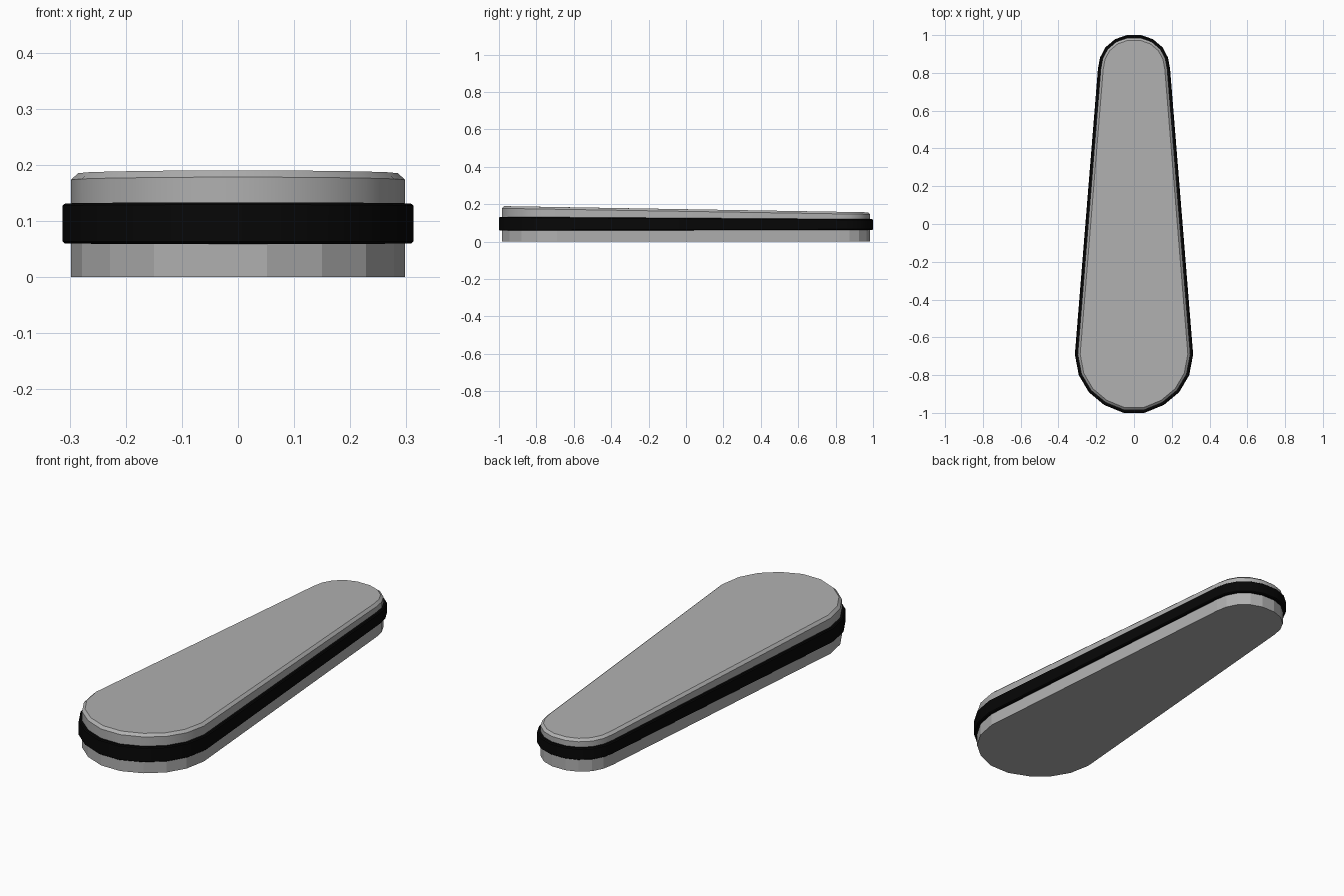
import bpy
from math import radians
from mathutils import Vector

if "Cube" in bpy.data.objects:
    bpy.data.objects.remove(bpy.data.objects["Cube"])

# Right half of the tapered outline, front to back
HALF = [(0.052, -0.985), (0.150, -0.945), (0.228, -0.880), (0.278, -0.795),
        (0.298, -0.690), (0.176, 0.820), (0.166, 0.875), (0.140, 0.925),
        (0.093, 0.965), (0.036, 0.985)]
OUTLINE = [Vector(p) for p in HALF] + [Vector((-x, y)) for x, y in reversed(HALF)]
N = len(OUTLINE)


def edge_normal(a, b):
    d = (b - a).normalized()
    return Vector((d.y, -d.x))


def ring(offset, z_front, z_back):
    """Outline grown by offset, its height sloping from front to back."""
    pts = []
    for i, p in enumerate(OUTLINE):
        n1 = edge_normal(OUTLINE[i - 1], p)
        n2 = edge_normal(p, OUTLINE[(i + 1) % N])
        q = p + (n1 + n2) * (offset / (1 + n1.dot(n2)))
        t = (p.y + 0.985) / 1.97
        pts.append((q.x, q.y, z_front + (z_back - z_front) * t))
    return pts


def loft(name, levels, value, bottom=False, top=False, smooth=True):
    rings = [ring(*lv) for lv in levels]
    verts = [p for r in rings for p in r]
    faces = []
    for k in range(len(rings) - 1):
        a, b = k * N, (k + 1) * N
        for i in range(N):
            j = (i + 1) % N
            faces.append((a + i, a + j, b + j, b + i))
    if bottom:
        faces.append(tuple(reversed(range(N))))
    if top:
        start = (len(rings) - 1) * N
        faces.append(tuple(range(start, start + N)))
    mesh = bpy.data.meshes.new(name)
    mesh.from_pydata(verts, [], faces)
    mesh.update()
    obj = bpy.data.objects.new(name, mesh)
    bpy.context.collection.objects.link(obj)
    mat = bpy.data.materials.new(name + "_material")
    mat.diffuse_color = (value, value, value, 1)
    mat.use_nodes = True
    mat.node_tree.nodes["Principled BSDF"].inputs["Base Color"].default_value = mat.diffuse_color
    mesh.materials.append(mat)
    if smooth:
        bpy.ops.object.select_all(action='DESELECT')
        obj.select_set(True)
        bpy.context.view_layer.objects.active = obj
        bpy.ops.object.shade_smooth_by_angle(angle=radians(30))
    return obj


GREY = 0.435
BLACK = 0.002

# Faceted lower half, hidden seam behind the band
loft("base", [(0, 0, 0), (0, 0.095, 0.09)], GREY, bottom=True, smooth=False)

# Smooth upper half with a chamfered, sloping top
loft("upper_body", [(0, 0.095, 0.09), (0, 0.178, 0.146), (-0.013, 0.190, 0.157)],
     GREY, top=True)

# Black band wrapped around the sides, with slightly bevelled edges
loft("rubber_band", [(-0.01, 0.059, 0.063), (0.010, 0.059, 0.063),
                     (0.015, 0.063, 0.067), (0.015, 0.129, 0.116),
                     (0.010, 0.133, 0.120), (-0.01, 0.133, 0.120)], BLACK)
